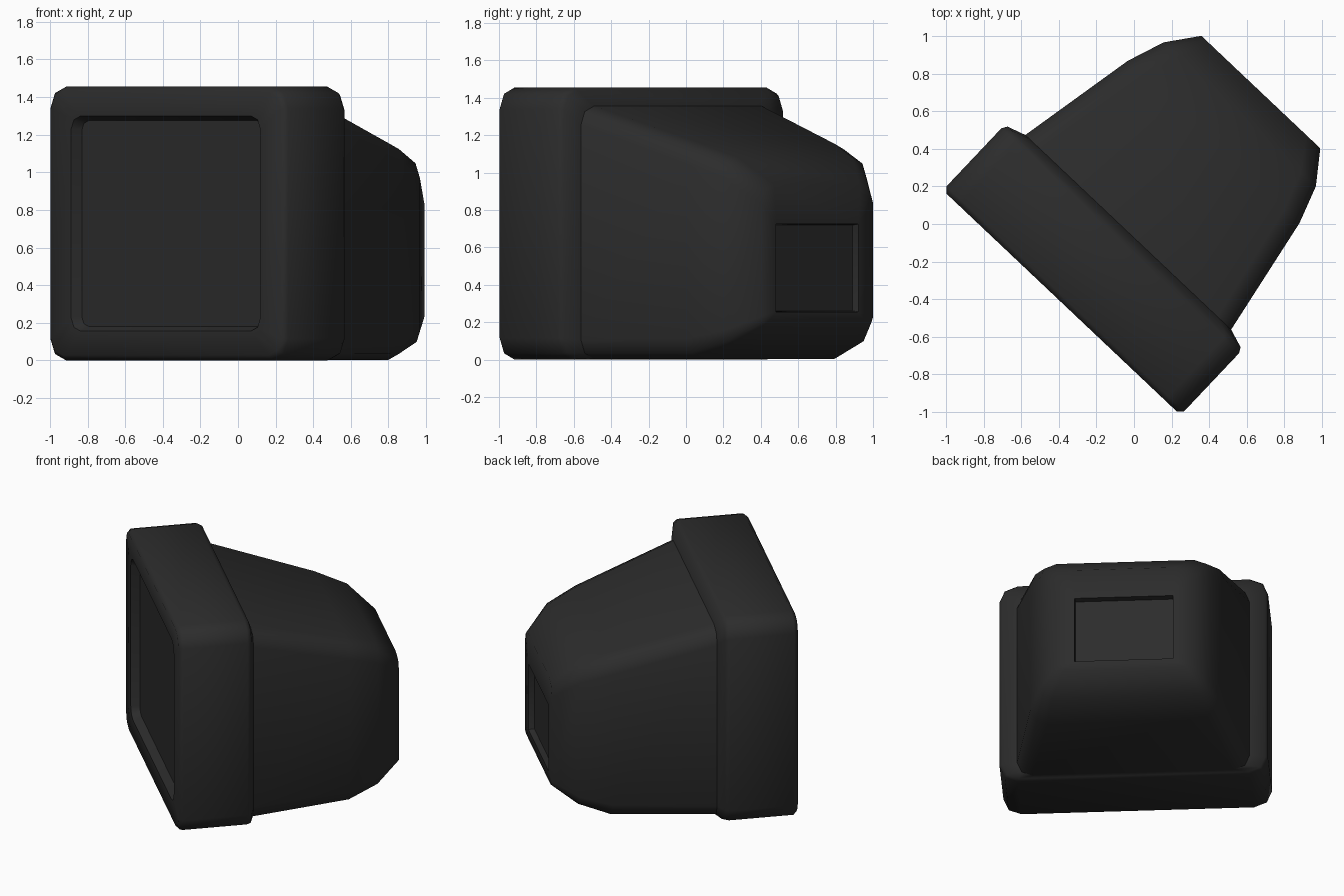
import bpy, bmesh, math
from mathutils import Matrix

if "Cube" in bpy.data.objects:
    bpy.data.objects.remove(bpy.data.objects["Cube"])

# The monitor is built facing -y, then turned about z
TURN = Matrix.Rotation(math.radians(-43.4), 4, 'Z') @ Matrix.Translation((0.008, 0, 0))

plastic = bpy.data.materials.new("dark_plastic")
plastic.diffuse_color = (0.025, 0.025, 0.025, 1)
plastic.use_nodes = True
plastic.node_tree.nodes["Principled BSDF"].inputs["Base Color"].default_value = plastic.diffuse_color


def ring(y, hw, zb, zt, rb, rt):
    """Rounded rectangle, two segments per corner."""
    pts = []
    corners = [(1, zt - rt, rt, 0), (-1, zt - rt, rt, 90),
               (-1, zb + rb, rb, 180), (1, zb + rb, rb, 270)]
    for side, cz, r, start in corners:
        for k in range(3):
            a = math.radians(start + 45 * k)
            pts.append((side * (hw - r) + r * math.cos(a), y, cz + r * math.sin(a)))
    return pts


def loft(name, rings, cap_first=False, cap_last=False):
    bm = bmesh.new()
    loops = [[bm.verts.new(p) for p in ring(*r)] for r in rings]
    for a, b in zip(loops, loops[1:]):
        n = len(a)
        for i in range(n):
            j = (i + 1) % n
            bm.faces.new((a[i], a[j], b[j], b[i]))
    if cap_first:
        bm.faces.new(loops[0])
    if cap_last:
        bm.faces.new(loops[-1])
    bmesh.ops.recalc_face_normals(bm, faces=bm.faces)
    # rings run front to back: make sure the widest outer faces point outwards
    top = max(bm.faces, key=lambda f: f.calc_center_median().z)
    top.normal_update()
    if top.normal.z < -0.01:
        bmesh.ops.reverse_faces(bm, faces=bm.faces)
    bm.transform(TURN)
    me = bpy.data.meshes.new(name)
    bm.to_mesh(me)
    bm.free()
    me.materials.append(plastic)
    ob = bpy.data.objects.new(name, me)
    bpy.context.collection.objects.link(ob)
    bpy.ops.object.select_all(action='DESELECT')
    ob.select_set(True)
    bpy.context.view_layer.objects.active = ob
    bpy.ops.object.shade_smooth_by_angle(angle=math.radians(50))
    return ob


# Front frame with sunken screen and softened edges
loft("screen_frame", [
    (-0.513, 0.665, 0.18, 1.275, 0.05, 0.05),
    (-0.568, 0.692, 0.155, 1.30, 0.07, 0.07),
    (-0.568, 0.842, 0.028, 1.427, 0.09, 0.09),
    (-0.540, 0.870, 0.0, 1.455, 0.115, 0.115),
    (-0.115, 0.870, 0.0, 1.455, 0.115, 0.115),
    (-0.086, 0.853, 0.004, 1.44, 0.11, 0.11),
    (-0.053, 0.753, 0.005, 1.355, 0.10, 0.10),
], cap_first=True)

# Tapering rear housing ending in a recessed socket panel
loft("rear_housing", [
    (-0.053, 0.753, 0.005, 1.355, 0.10, 0.10),
    (0.608, 0.628, 0.003, 1.155, 0.11, 0.11),
    (0.81, 0.557, 0.075, 1.08, 0.08, 0.11),
    (0.973, 0.435, 0.19, 0.935, 0.04, 0.10),
    (0.973, 0.32, 0.255, 0.725, 0.003, 0.003),
    (0.935, 0.315, 0.26, 0.72, 0.003, 0.003),
], cap_last=True)
